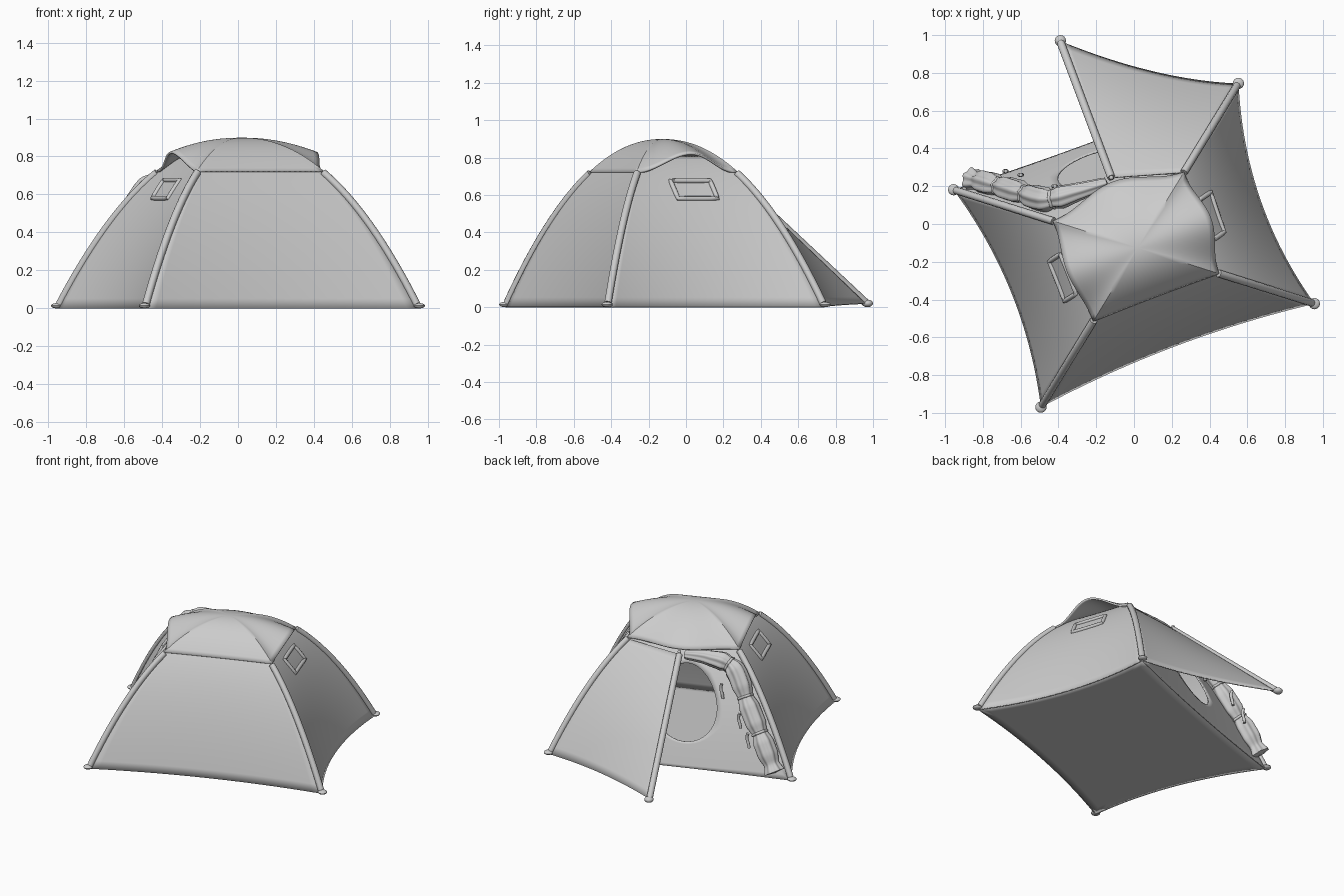
import bpy, bmesh
from math import sin, cos, pi, atan2, radians
from mathutils import Vector

cube = bpy.data.objects.get("Cube")
if cube:
    bpy.data.objects.remove(cube)

# One fabric colour
fabric = bpy.data.materials.new("light_grey_fabric")
fabric.use_nodes = True
grey = (0.6, 0.6, 0.6, 1)
fabric.diffuse_color = grey
fabric.node_tree.nodes["Principled BSDF"].inputs["Base Color"].default_value = grey

# Tent plan: four ground corners, dome centre, door flap points
H = 0.885
TOP = 0.46
C = Vector((0.02, -0.126, 0))
A = Vector((-0.95, 0.18, 0))
B = Vector((-0.49, -0.965, 0))
R = Vector((0.95, -0.42, 0))
D = Vector((0.55, 0.74, 0))
flap_tip = Vector((-0.39, 0.965, 0.02))
flap_top = Vector((-0.12, 0.245, 0.695))
CORNERS = [A, B, R, D, A]
SAG = [0.08, 0.05, 0.09, 0.02]       # inward curve of each ground edge
BULGE = [0.04, 0.0, 0.065, 0.085]    # outward reach of each roof edge
LIFT = [0.1, 0.0, 0.1, 0.0]          # raised vent hood on two sides


def finish(name, mesh):
    ob = bpy.data.objects.new(name, mesh)
    bpy.context.collection.objects.link(ob)
    mesh.materials.clear()
    mesh.materials.append(fabric)
    bpy.ops.object.select_all(action="DESELECT")
    ob.select_set(True)
    bpy.context.view_layer.objects.active = ob
    bpy.ops.object.shade_smooth_by_angle(angle=radians(40))
    return ob


def sheet(name, f, nu, nv, thick=0.008):
    """Grid surface from a function of two 0..1 parameters."""
    bm = bmesh.new()
    rows = [[bm.verts.new(f(i / nu, j / nv)) for i in range(nu + 1)] for j in range(nv + 1)]
    for a, b in zip(rows, rows[1:]):
        for i in range(nu):
            bm.faces.new((a[i], a[i + 1], b[i + 1], b[i]))
    bmesh.ops.remove_doubles(bm, verts=bm.verts, dist=0.0001)
    bmesh.ops.recalc_face_normals(bm, faces=bm.faces)
    mesh = bpy.data.meshes.new(name)
    bm.to_mesh(mesh)
    bm.free()
    ob = finish(name, mesh)
    if thick:
        mod = ob.modifiers.new("cloth", "SOLIDIFY")
        mod.thickness, mod.offset = thick, 0
    return ob


def tube(name, pts, r, closed=False):
    cu = bpy.data.curves.new(name, "CURVE")
    cu.dimensions = "3D"
    cu.bevel_depth, cu.bevel_resolution, cu.use_fill_caps = r, 3, True
    sp = cu.splines.new("POLY")
    sp.points.add(len(pts) - 1)
    for p, co in zip(sp.points, pts):
        p.co = (*co, 1)
    sp.use_cyclic_u = closed
    tmp = bpy.data.objects.new(name, cu)
    bpy.context.collection.objects.link(tmp)
    mesh = bpy.data.meshes.new_from_object(tmp.evaluated_get(bpy.context.evaluated_depsgraph_get()))
    bpy.data.objects.remove(tmp)
    return finish(name, mesh)


def ellipsoid(name, at, size):
    bm = bmesh.new()
    bmesh.ops.create_uvsphere(bm, u_segments=16, v_segments=8, radius=1)
    for v in bm.verts:
        v.co = Vector(a * b for a, b in zip(v.co, size)) + at
    mesh = bpy.data.meshes.new(name)
    bm.to_mesh(mesh)
    bm.free()
    return finish(name, mesh)


def outward(k):
    return ((CORNERS[k] + CORNERS[k + 1]) / 2 - C).normalized()


def skin(k, u, t):
    """Point on side k: u runs along the side, t from the peak to the ground."""
    p = C.lerp(CORNERS[k].lerp(CORNERS[k + 1], u), t)
    p -= outward(k) * SAG[k] * 4 * u * (1 - u) * t ** 3
    p.z = H * (1 - t ** 2.1)
    return p


def height_t(z):
    return (1 - z / H) ** (1 / 2.1)


# Outer walls
for k, name in enumerate(["right_wall", "front_wall", "left_wall"]):
    sheet(name, lambda u, v, k=k: skin(k, u, 0.32 + 0.68 * v), 24, 24)


# Roof cover with vent hoods and a porch edge
def roof(a, v):
    k = min(int(a * 4), 3)
    u = a * 4 - k
    p = skin(k, u, TOP * v)
    s = sin(pi * u) ** 2 * v ** 2
    p += outward(k) * BULGE[k] * s
    p.z += LIFT[k] * s + 0.008
    return p


sheet("roof_cover", roof, 96, 16, 0.012)


# Ground sheet
def ground(a, v):
    k = min(int(a * 4), 3)
    p = skin(k, a * 4 - k, v)
    p.z = 0.006
    return p


sheet("ground_sheet", ground, 64, 10, 0.01)


# Inner door wall with an oval opening
def door_wall(a, v):
    a = (a * 4) % 4
    k, w = int(a), a - int(a)
    x, y = [(w, 0), (1, w), (1 - w, 1), (0, 1 - w)][k]
    cu, ct = 0.55, 0.74
    t = 0.36 + 0.64 * y
    ang = atan2(t - ct, x - cu)
    hole = Vector((cu + 0.17 * cos(ang), ct + 0.17 * sin(ang)))
    q = hole.lerp(Vector((x, t)), v)
    p = skin(3, q.x, q.y)
    return p - outward(3) * 0.03 * sin(pi * q.x) * (1 - q.y)


sheet("inner_door_wall", door_wall, 96, 10)


# Open porch panel, ruled from the pole to its free edge
def porch(s, v):
    p = skin(3, 0, TOP + (1 - TOP) * v).lerp(flap_top.lerp(flap_tip, v), s)
    return p - outward(3) * 0.2 * s * (1 - s) * v ** 2


sheet("porch_panel", porch, 20, 20)
tube("porch_edge", [flap_top, flap_tip], 0.021)
ellipsoid("porch_eyelet", flap_top + Vector((0, 0, 0.018)), (0.012, 0.012, 0.012))

# Pole sleeves and ground tabs at every corner
for k, name in enumerate(["rear_right", "front_right", "front_left", "rear_left"]):
    tube(name + "_pole_sleeve", [skin(k, 0, TOP + (0.99 - TOP) * i / 24) + Vector((0, 0, 0.004))
                                 for i in range(25)], 0.02)
    at = CORNERS[k] + (CORNERS[k] - C).normalized() * 0.005
    ellipsoid(name + "_ground_tab", at + Vector((0, 0, 0.014)), (0.03, 0.03, 0.014))
ellipsoid("porch_ground_tab", flap_tip + Vector((0, 0.005, 0)), (0.03, 0.03, 0.02))

# Framed vent windows below the hoods
for k, name in ((0, "right_window"), (2, "left_window")):
    hi, lo = height_t(0.675), height_t(0.58)
    corners = [(0.33, hi), (0.69, hi), (0.68, lo), (0.38, lo), (0.33, hi)]
    pts = []
    for (u0, t0), (u1, t1) in zip(corners, corners[1:]):
        pts += [skin(k, u0 + (u1 - u0) * i / 6, t0 + (t1 - t0) * i / 6) + outward(k) * 0.006
                for i in range(6)]
    tube(name + "_frame", pts, 0.013, True)

# Rolled door tied beside the rear right pole
path = [Vector(p) for p in ((-0.14, 0.22, 0.69), (-0.3, 0.17, 0.69), (-0.46, 0.13, 0.645),
                            (-0.6, 0.165, 0.44), (-0.74, 0.205, 0.24), (-0.86, 0.235, 0.05))]


def along(s):
    x = min(s, 0.9999) * (len(path) - 1)
    i = int(x)
    x -= i
    a, b, c, d = [path[min(max(i + j, 0), len(path) - 1)] for j in (-1, 0, 1, 2)]
    return (b * 2 + (c - a) * x + (a * 2 - b * 5 + c * 4 - d) * x ** 2
            + (b * 3 - a - c * 3 + d) * x ** 3) / 2


TIES = (0.36, 0.56, 0.76, 0.93)


def roll(a, s):
    tan = (along(min(s + 0.01, 1)) - along(max(s - 0.01, 0))).normalized()
    side = tan.cross(Vector((-0.3, 0.8, 0.5))).normalized()
    up = side.cross(tan)
    gap = min(abs(s - t) for t in TIES)
    r = (0.025 + 0.038 * min(1, s / 0.35)) * (0.72 + 0.28 * min(1, gap / 0.05))
    if s in (0, 1):
        r = 0
    ang = 2 * pi * a
    r *= 1 + 0.09 * cos(7 * ang + 4 * s)
    return along(s) + (side * cos(ang) + up * sin(ang)) * r


sheet("rolled_door", roll, 42, 80, 0)
for i, s in enumerate(TIES[:3]):
    ring = [roll(j / 24, s) for j in range(24)]
    tube("roll_tie_%d" % (i + 1), ring, 0.009, True)

# Loose tie ends hanging by the roll
for i, p in enumerate(((-0.42, 0.2, 0.5), (-0.6, 0.26, 0.36), (-0.68, 0.28, 0.25))):
    p = Vector(p)
    tube("hanging_tie_%d" % (i + 1), [p + Vector((0.008 * sin(j), 0, 0.05 - 0.02 * j))
                                      for j in range(6)], 0.01)
